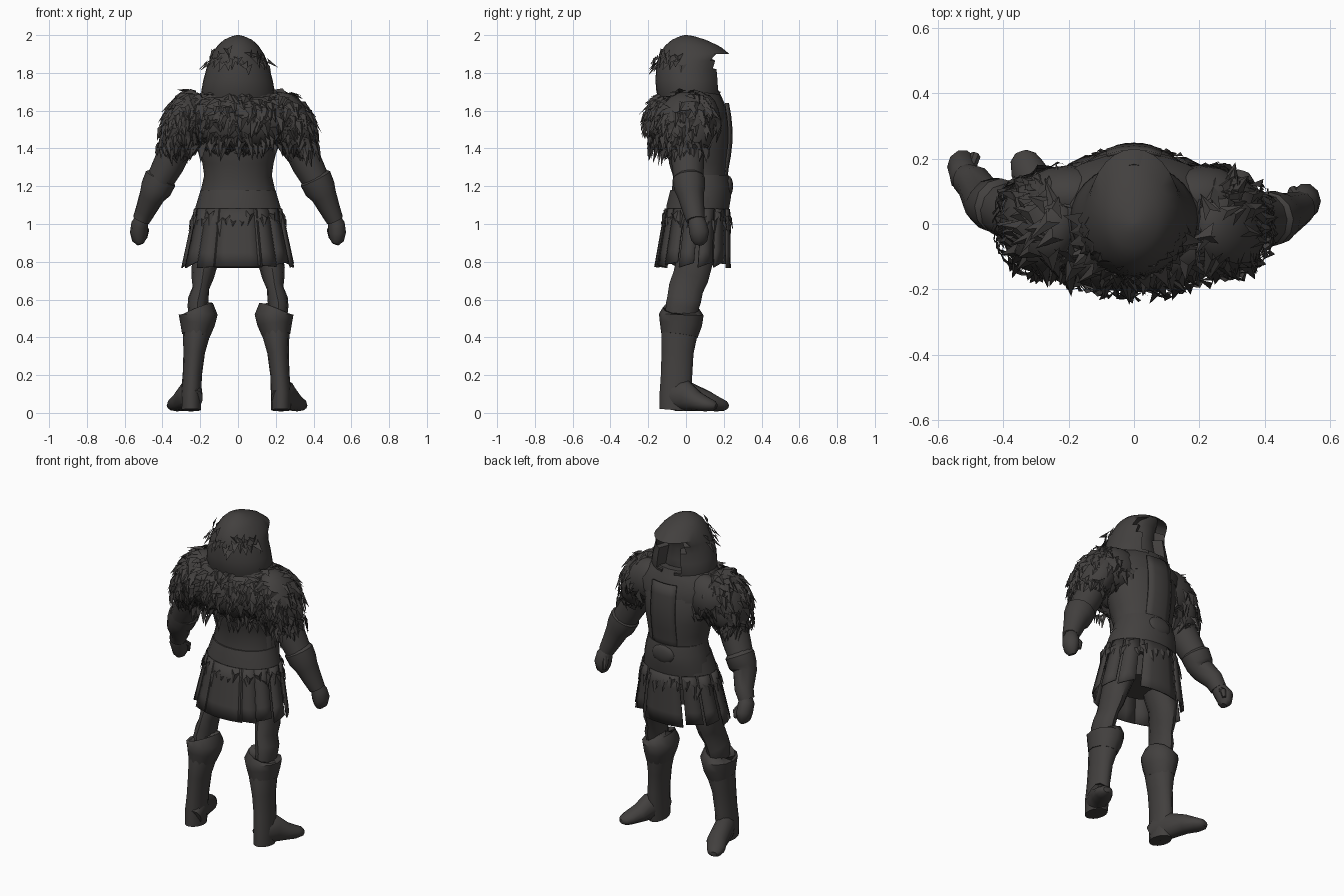
import bpy, bmesh, math, random
from mathutils import Vector, Matrix

random.seed(7)
if "Cube" in bpy.data.objects:
    bpy.data.objects.remove(bpy.data.objects["Cube"])

cloth = bpy.data.materials.new("dark_leather")
cloth.use_nodes = True
COLOUR = (0.055, 0.051, 0.049, 1)
cloth.diffuse_color = COLOUR
cloth.node_tree.nodes["Principled BSDF"].inputs["Base Color"].default_value = COLOUR


def finish(name, bm, smooth=True, solid=0):
    mesh = bpy.data.meshes.new(name)
    bm.to_mesh(mesh)
    bm.free()
    ob = bpy.data.objects.new(name, mesh)
    bpy.context.collection.objects.link(ob)
    mesh.materials.append(cloth)
    if solid:
        mod = ob.modifiers.new("thickness", "SOLIDIFY")
        mod.thickness = solid
    if smooth:
        bpy.ops.object.select_all(action="DESELECT")
        ob.select_set(True)
        bpy.context.view_layer.objects.active = ob
        bpy.ops.object.shade_smooth_by_angle(angle=math.radians(42))
    return ob


def loft_mesh(rings, n=14, follow=False):
    """Skin rings of (x, y, z, radius, depth radius); follow turns them along the path."""
    bm = bmesh.new()
    pts = [Vector(r[:3]) for r in rings]
    loops = []
    for i, r in enumerate(rings):
        u, v = Vector((1, 0, 0)), Vector((0, 1, 0))
        if follow:
            t = (pts[min(i + 1, len(pts) - 1)] - pts[max(i - 1, 0)]).normalized()
            ref = Vector((0, 1, 0)) if abs(t.z) > 0.5 else Vector((0, 0, 1))
            u = t.cross(ref).normalized()
            v = u.cross(t)
        angles = [2 * math.pi * k / n for k in range(n)]
        loops.append([bm.verts.new(pts[i] + u * r[3] * math.cos(a) + v * r[4] * math.sin(a))
                      for a in angles])
    for a, b in zip(loops, loops[1:]):
        for k in range(n):
            bm.faces.new((a[k], a[(k + 1) % n], b[(k + 1) % n], b[k]))
    bm.faces.new(loops[0])
    bm.faces.new(loops[-1])
    bmesh.ops.recalc_face_normals(bm, faces=bm.faces)
    return bm


def loft(name, rings, n=14, follow=False):
    return finish(name, loft_mesh(rings, n, follow))


def ball_matrix(c, r, tilt=0):
    return Matrix.Translation(c) @ Matrix.Rotation(tilt, 4, "Y") @ Matrix.Diagonal((*r, 1))


def ball(name, mat):
    bm = bmesh.new()
    bmesh.ops.create_uvsphere(bm, u_segments=16, v_segments=10, radius=1, matrix=mat)
    return finish(name, bm)


def add_tuft(bm, p, normal, length, width, lift):
    """One folded, pointed lock of fur hanging down a surface."""
    down = Vector((random.uniform(-.45, .45), random.uniform(-.3, .3), -1))
    down = (down - normal * down.dot(normal)).normalized()
    side = down.cross(normal) * width
    tip = bm.verts.new(p + down * length + normal * lift)
    a, b = bm.verts.new(p - side), bm.verts.new(p + side)
    ridge = bm.verts.new(p + normal * width * 0.6 + down * length * 0.25)
    bm.faces.new((a, ridge, tip))
    bm.faces.new((ridge, b, tip))


def fur_on(name, mat, count, keep):
    bm = bmesh.new()
    nm = mat.to_3x3().inverted().transposed()
    while count:
        v = Vector([random.gauss(0, 1) for _ in range(3)]).normalized()
        p = mat @ v
        if keep(p):
            add_tuft(bm, p, (nm @ v).normalized(), random.uniform(.06, .11),
                     random.uniform(.022, .04), random.uniform(-.005, .02))
            count -= 1
    finish(name, bm, False)


def fur_ring(name, ring, a0, a1, count, length, lift):
    x, y, z, rx, ry = ring
    bm = bmesh.new()
    for k in range(count):
        a = math.radians(a0 + (a1 - a0) * k / count)
        n = Vector((math.cos(a), math.sin(a), 0))
        p = Vector((x + rx * n.x, y + ry * n.y, z + random.uniform(-.025, .025)))
        add_tuft(bm, p, n, length * random.uniform(.7, 1.3), .026, lift * random.uniform(.4, 1.2))
    finish(name, bm, False)


def panel(name, surf, a0, a1, length=1, slant=0, rows=4, cols=4):
    """Hanging cloth strip between two angles of a flared surface, with a slanted hem."""
    bm = bmesh.new()
    grid = []
    for j in range(rows + 1):
        grid.append([bm.verts.new(surf(math.radians(a0 + (a1 - a0) * i / cols),
                                       (length - slant * i / cols) * j / rows))
                     for i in range(cols + 1)])
    for a, b in zip(grid, grid[1:]):
        for i in range(cols):
            bm.faces.new((a[i], a[i + 1], b[i + 1], b[i]))
    finish(name, bm, True, 0.009)


# Torso, belt and hips
loft("torso", [(0, .05, .88, .17, .13), (0, .05, 1.0, .215, .15), (0, .065, 1.15, .2, .145),
               (0, .075, 1.25, .178, .145), (0, .068, 1.32, .188, .16), (0, .065, 1.4, .208, .166),
               (0, .055, 1.55, .23, .175), (0, .035, 1.66, .17, .14)], 18)
loft("belt", [(0, .07, 1.08, .217, .16), (0, .08, 1.14, .206, .16),
              (0, .085, 1.2, .192, .156), (0, .085, 1.26, .178, .142)], 18)
ball("belt_buckle", ball_matrix((0, .225, 1.2), (.075, .024, .055)))
loft("hip_apron", [(0, .07, 1.18, .198, .155), (0, .06, 1.1, .222, .165),
                   (0, .055, 1.0, .25, .172)], 18)
fur_ring("apron_ragged_hem", (0, .055, 1.05, .24, .172), 0, 360, 34, .085, .02)
panel("chest_panel", lambda a, t: Vector((.2 * math.cos(a),
                                          .065 + (.145 + .028 * math.sin(math.pi * min(t + .1, 1))) * math.sin(a),
                                          1.64 - .42 * t)), 66, 114, rows=6)


# Skirt strips, with wide ones at the centre of each side
def skirt(a, t):
    return Vector(((.225 + .065 * t) * math.cos(a),
                   .06 - .025 * t + (.165 + .028 * t) * math.sin(a), 1.08 - .3 * t))


panel("skirt_back_panel", skirt, 244, 296, 1.03)
panel("skirt_front_panel", skirt, 64, 116, 1.04)
for k, mid in enumerate((47, 21, -8, -34, -56, 133, 159, 188, 214, 236)):
    panel(f"skirt_strip_{k}", skirt, mid - 13, mid + 10, random.uniform(.97, 1.05),
          random.uniform(-.03, .12), cols=2)

# Hood with a peaked brim and a sunken face opening that narrows to the chin
bm = loft_mesh([(0, .02, 1.63, .18, .15), (0, .015, 1.7, .195, .172), (0, .011, 1.76, .184, .173),
                (0, .01, 1.82, .168, .168), (0, .02, 1.865, .153, .172), (0, .045, 1.9, .138, .185),
                (0, .03, 1.945, .108, .14), (0, .015, 1.975, .075, .09),
                (0, .005, 1.995, .03, .035), (0, 0, 2.0, .006, .006)], 28)
opening = []
for f in bm.faces:
    c = f.calc_center_median()
    if c.y > .1 and 1.65 < c.z < 1.89 and abs(c.x) < .05 + .3 * (c.z - 1.66):
        opening.append(f)
bmesh.ops.inset_region(bm, faces=opening, thickness=.008, depth=-.06)
finish("hood", bm)
ball("face", ball_matrix((0, .03, 1.79), (.07, .085, .1)))
fur_ring("hood_fur_upper", (0, .01, 1.915, .135, .14), 185, 355, 11, .06, .03)
fur_ring("hood_fur_lower", (0, .01, 1.87, .155, .168), 180, 360, 18, .06, .055)
loft("cowl", [(0, .015, 1.71, .185, .155), (0, .025, 1.67, .215, .165),
              (0, .035, 1.61, .28, .182), (0, .045, 1.54, .25, .18)], 20)

# Fur mantle over the back, shoulders and front lapels
back = ball_matrix((0, -.06, 1.54), (.3, .15, .155))
ball("mantle_back", back)
fur_on("mantle_back_fur", back, 210, lambda p: p.y < -.03)
fur_ring("mantle_back_hem", (0, -.03, 1.45, .3, .16), 190, 350, 34, .09, .015)
for name, s in (("left", 1), ("right", -1)):
    cap = ball_matrix((.285 * s, 0, 1.52), (.11, .155, .19), -.4 * s)
    ball(name + "_mantle_shoulder", cap)
    fur_on(name + "_shoulder_fur", cap, 130, lambda p: p.y < .12 and abs(p.x) > .2 and p.z > 1.38)
    fur_ring(name + "_shoulder_hem", (.345 * s, .0, 1.42, .075, .13), 90 - 90 * s - 100, 90 - 90 * s + 70,
             16, .085, .02)
    lapel = ball_matrix((.2 * s, .085, 1.56), (.15, .095, .13), .35 * s)
    ball(name + "_mantle_lapel", lapel)
    fur_on(name + "_lapel_fur", lapel, 30, lambda p: p.y > .08 and p.z < 1.58)

# Arms and legs; the right arm and foot reach further forward
for name, s, fwd in (("left", 1, 0), ("right", -1, 1)):
    def limb(part, rings, n=12, out=0):
        loft(f"{name}_{part}", [(s * (x + out * fwd), y, z, a, b) for x, y, z, a, b in rings], n, True)

    e, w, h = .04 * fwd, .085 * fwd, .105 * fwd
    limb("upper_arm", [(.24, 0, 1.6, .08, .1), (.31, .005, 1.44, .088, .095),
                       (.37, .01 + e / 2, 1.31, .082, .085), (.43, .015 + e, 1.2, .07, .075)])
    limb("bracer", [(.395, .012 + e, 1.265, .06, .06), (.41, .014 + e, 1.24, .087, .086),
                    (.435, .02 + e, 1.185, .083, .082), (.455, .025 + e, 1.15, .068, .07),
                    (.49, .04 + w, 1.07, .054, .058), (.513, .05 + w, 1.02, .046, .05)])
    limb("fist", [(.507, .05 + w, 1.035, .035, .04), (.52, .06 + w, 1.0, .045, .05),
                  (.525, .07 + h, .955, .047, .055), (.523, .07 + h, .915, .038, .045),
                  (.515, .068 + h, .893, .018, .025)], 10)
    limb("thumb", [(.5, .08 + w, 1.0, .014, .016), (.488, .1 + h, .965, .018, .018),
                   (.492, .105 + h, .925, .011, .011)], 8)
    limb("thigh", [(.125, .045, .97, .09, .11), (.175, .045, .8, .07, .098), (.188, .025, .72, .06, .095),
                   (.197, .0, .66, .044, .092), (.21, -.01, .6, .055, .09),
                   (.215, -.02, .565, .052, .088), (.21, -.03, .5, .05, .08)])
    limb("boot", [(.195, -.025, .5, .08, .09), (.2, -.035, .42, .073, .098),
                  (.212, -.045, .32, .057, .087), (.222, -.05, .2, .051, .085),
                  (.228, -.055, .1, .054, .087), (.228, -.062, .015, .052, .08)], 14, .02)
    limb("boot_cuff", [(.203, -.035, .41, .074, .097), (.195, -.027, .47, .092, .112),
                       (.191, -.025, .52, .103, .118), (.195, -.024, .55, .088, .1),
                       (.205, -.022, .555, .055, .08)], 12, .02)
    toe = .06 * fwd
    limb("foot", [(.215, -.11, .07, .04, .055), (.228, -.07, .09, .054, .08),
                  (.255, .0, .09, .058, .08), (.285, .055 + toe, .062, .06, .053),
                  (.317, .11 + toe, .045, .053, .038), (.33, .145 + toe, .038, .04, .028),
                  (.335, .16 + toe, .035, .02, .015)], 12, .01)
